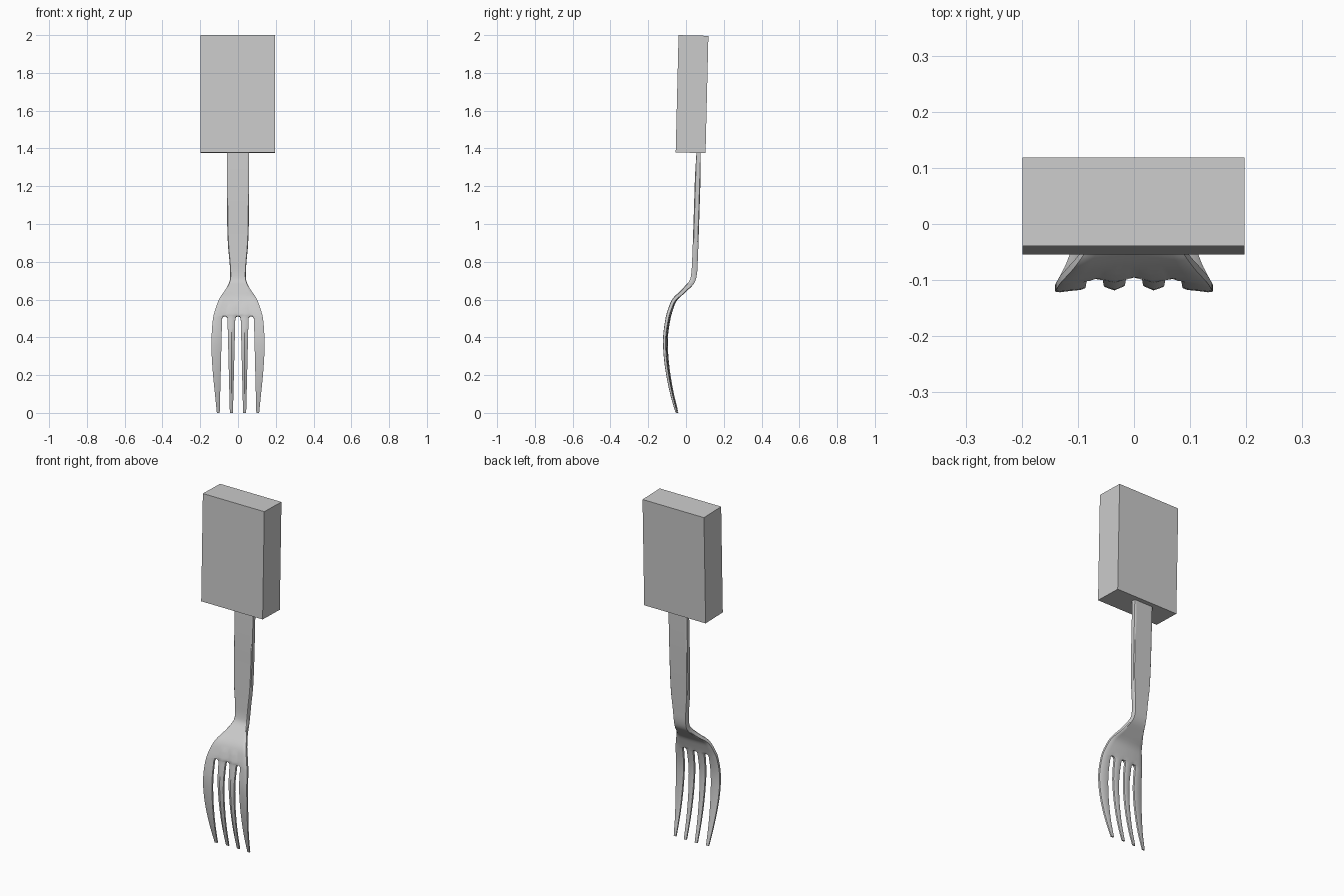
import bpy, bmesh, math
from mathutils import Vector

if "Cube" in bpy.data.objects:
    bpy.data.objects.remove(bpy.data.objects["Cube"])

# Side profile and outline: z, centre y, thickness, half width
KEYS = [(0.0, -.047, .010, .112), (.1, -.073, .013, .122), (.2, -.092, .015, .132),
        (.3, -.104, .016, .139), (.4, -.107, .017, .140), (.5, -.094, .019, .132),
        (.55, -.081, .020, .119), (.6, -.060, .021, .099), (.65, -.012, .025, .064),
        (.69, .026, .028, .045), (.73, .039, .030, .041), (.8, .044, .030, .045),
        (.9, .048, .030, .054), (1.05, .053, .030, .058), (1.4, .064, .030, .059)]
SLOT_TOP = .512


def sample(z, c):
    """Smooth interpolation of column c at height z."""
    i = max(j for j in range(len(KEYS) - 1) if KEYS[j][0] <= z + 1e-9)
    a, b = KEYS[i], KEYS[i + 1]

    def slope(j):
        p, q = KEYS[max(j - 1, 0)], KEYS[min(j + 1, len(KEYS) - 1)]
        return (q[c] - p[c]) / (q[0] - p[0])
    h = b[0] - a[0]
    t = (z - a[0]) / h
    return ((2*t**3 - 3*t*t + 1) * a[c] + (t**3 - 2*t*t + t) * h * slope(i)
            + (3*t*t - 2*t**3) * b[c] + (t**3 - t*t) * h * slope(i + 1))


def gap(z):
    """Half width of a slot between tines, with a rounded top."""
    d = SLOT_TOP - z
    if d <= 0:
        return 0
    return (.014 + .025 * d) * math.sqrt(1 - max(0, 1 - d / .015) ** 2)


def strip_edges(z):
    """Left and right edges of the four strips that become the tines."""
    w, g = sample(z, 3), gap(z)
    e = .070 if z < SLOT_TOP else .53 * w
    return [(-w, -e - g), (-e + g, -g), (g, e - g), (e + g, w)]


# Fork: four strips that merge above the slots, thickened along the profile normal
rows = [i * .03 for i in range(17)] + [.49, .497, .503, .508, .511, SLOT_TOP]
rows += [.525 + i * .0125 for i in range(23)] + [.83, .87, .92, 1.0, 1.1, 1.25, 1.39]
cols = (0, .15, .5, .85, 1)
bm = bmesh.new()
ridge = bm.verts.layers.float.new("ridge")
for s in range(4):
    prev = None
    for z in rows:
        l, r = strip_edges(z)[s]
        row = []
        for k, u in enumerate(cols):
            v = bm.verts.new((l + (r - l) * u, 0, z))
            if s in (1, 2) and k == 2 and .08 < z < .57:
                v[ridge] = .005
            row.append(v)
        if prev:
            for k in range(4):
                bm.faces.new((prev[k], prev[k + 1], row[k + 1], row[k]))
        prev = row
bmesh.ops.remove_doubles(bm, verts=bm.verts[:], dist=1e-5)
mid_faces = bm.faces[:]
rim = [e for e in bm.edges if e.is_boundary]
back = {}
for v in bm.verts[:]:
    x, z = v.co.x, v.co.z
    slope = (sample(min(z + .004, 1.4), 1) - sample(max(z - .004, 0), 1)) / .008
    n = Vector((0, -1, slope)).normalized()
    dish = .010 * (x / .14) ** 2 if z < .62 else 0
    c = Vector((x, sample(z, 1) + .003 - dish, z))
    half = sample(z, 2) / 2 * (.72 if v.is_boundary else 1)
    back[v] = c - n * half
    v.co = c + n * (half + v[ridge])
    v.co.z = max(v.co.z, 0)
    back[v].z = max(back[v].z, 0)
back = {v: bm.verts.new(co) for v, co in back.items()}
for f in mid_faces:
    bm.faces.new([back[v] for v in reversed(f.verts)])
for e in rim:
    a, b = e.verts
    bm.faces.new((a, b, back[b], back[a]))
bmesh.ops.recalc_face_normals(bm, faces=bm.faces[:])
mesh = bpy.data.meshes.new("fork")
bm.to_mesh(mesh)
bm.free()
fork = bpy.data.objects.new("fork", mesh)
bpy.context.collection.objects.link(fork)
bpy.context.view_layer.objects.active = fork
fork.select_set(True)
bpy.ops.object.shade_smooth_by_angle(angle=math.radians(40))
fork.select_set(False)

# Block grip, leaning with the shaft
bpy.ops.mesh.primitive_cube_add(size=1, location=(-.001, .032, 1.6875), rotation=(-.0245, 0, 0))
grip = bpy.context.object
grip.name = "block_grip"
grip.scale = (.395, .158, .621)
